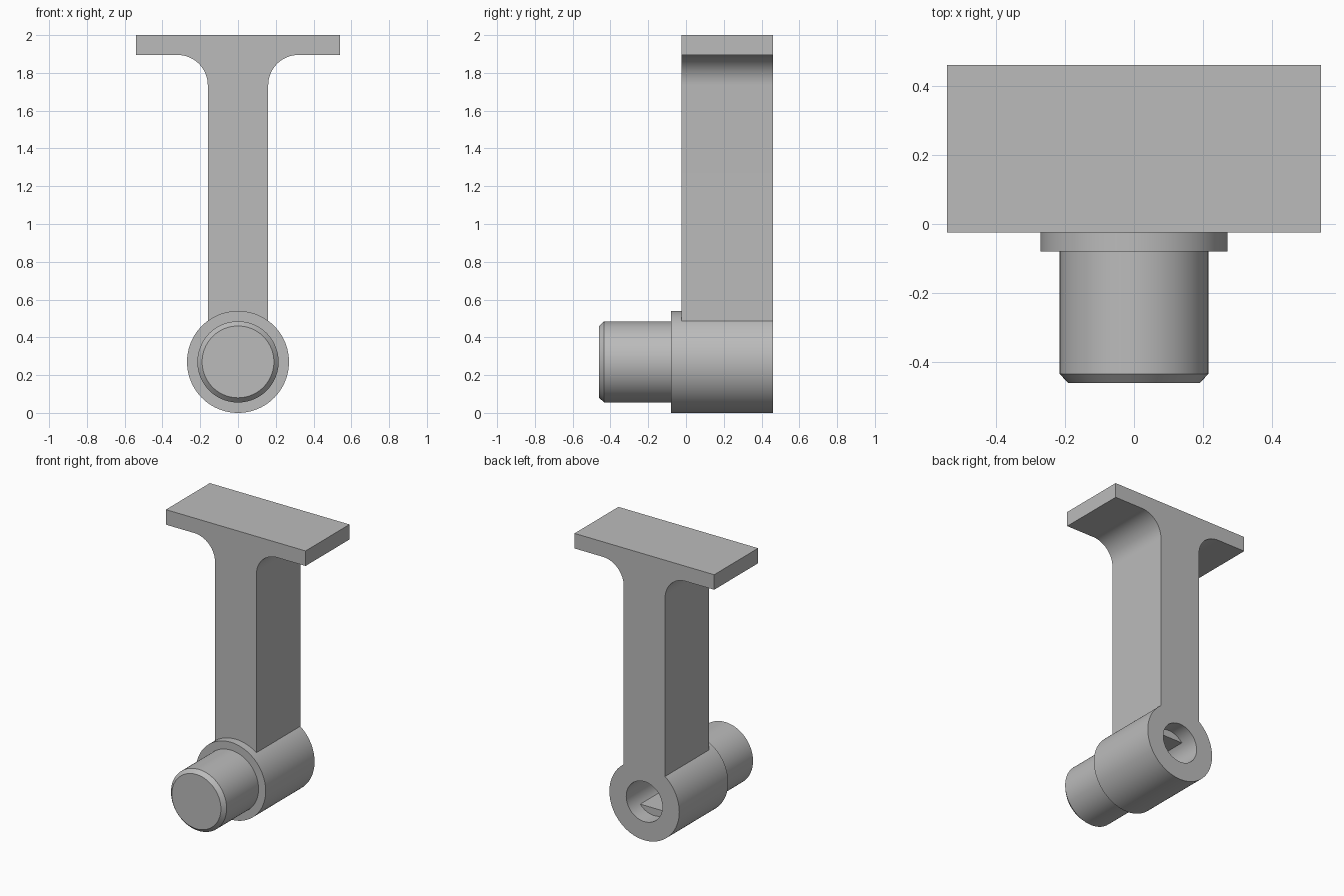
import bpy, bmesh, math
from mathutils import Matrix

if "Cube" in bpy.data.objects:
    bpy.data.objects.remove(bpy.data.objects["Cube"], do_unlink=True)

FRONT, BACK = -0.025, 0.46      # depth range of the arm
HUB_Z, HUB_R, BORE_R = 0.27, 0.27, 0.14

grey = bpy.data.materials.new("plain_grey")
grey.use_nodes = True
colour = (0.5, 0.5, 0.5, 1)
grey.diffuse_color = colour
grey.node_tree.nodes["Principled BSDF"].inputs["Base Color"].default_value = colour


def finish(name, bm):
    bmesh.ops.remove_doubles(bm, verts=bm.verts, dist=1e-5)
    bmesh.ops.recalc_face_normals(bm, faces=bm.faces)
    mesh = bpy.data.meshes.new(name)
    bm.to_mesh(mesh)
    bm.free()
    mesh.materials.append(grey)
    obj = bpy.data.objects.new(name, mesh)
    bpy.context.collection.objects.link(obj)
    bpy.ops.object.select_all(action="DESELECT")
    obj.select_set(True)
    bpy.context.view_layer.objects.active = obj
    bpy.ops.object.shade_smooth_by_angle(angle=math.radians(30))
    return obj


def arc(cx, cz, r, start, end, steps):
    angles = [math.radians(start + (end - start) * i / steps) for i in range(steps + 1)]
    return [(cx + r * math.cos(a), cz + r * math.sin(a)) for a in angles]


def extrude(name, outline, y0, y1):
    bm = bmesh.new()
    face = bm.faces.new([bm.verts.new((x, y0, z)) for x, z in outline])
    geom = bmesh.ops.extrude_face_region(bm, geom=[face])["geom"]
    moved = [v for v in geom if isinstance(v, bmesh.types.BMVert)]
    bmesh.ops.translate(bm, verts=moved, vec=(0, y1 - y0, 0))
    return finish(name, bm)


# Arm with its top plate, filleted underneath and seated on the hub
half, plate, under, fillet = 0.16, 0.54, 1.895, 0.16
seat = math.degrees(math.acos(half / HUB_R))
right = arc(half + fillet, under - fillet, fillet, 180, 90, 16)
right += [(plate, under), (plate, 2.0)]
left = [(-x, z) for x, z in reversed(right)]
saddle = arc(0, HUB_Z, HUB_R - 0.001, 180 - seat, seat, 16)
extrude("arm_and_plate", right + left + saddle, FRONT, BACK)

# Hub, collar, chamfered pin and blind bore turned around the y axis
profile = [(0, -0.46), (0.19, -0.46), (0.215, -0.433), (0.215, -0.08),
           (HUB_R, -0.08), (HUB_R, BACK), (BORE_R, BACK), (BORE_R, 0), (0, 0)]
bm = bmesh.new()
verts = [bm.verts.new((r, y, 0)) for r, y in profile]
edges = [bm.edges.new(pair) for pair in zip(verts, verts[1:])]
bmesh.ops.spin(bm, geom=verts + edges, cent=(0, 0, 0), axis=(0, 1, 0),
               angle=math.tau, steps=96)
bmesh.ops.transform(bm, matrix=Matrix.Translation((0, 0, HUB_Z)), verts=bm.verts)
finish("hub_and_pin", bm)

# Flats narrowing the inner bore to a double-D slot
flat = math.degrees(math.asin(0.088 / BORE_R))
for name, turn in (("upper_bore_flat", 0), ("lower_bore_flat", 180)):
    segment = arc(0, HUB_Z, BORE_R + 0.001, turn + flat, turn + 180 - flat, 24)
    extrude(name, segment, 0, BACK - 0.11)
